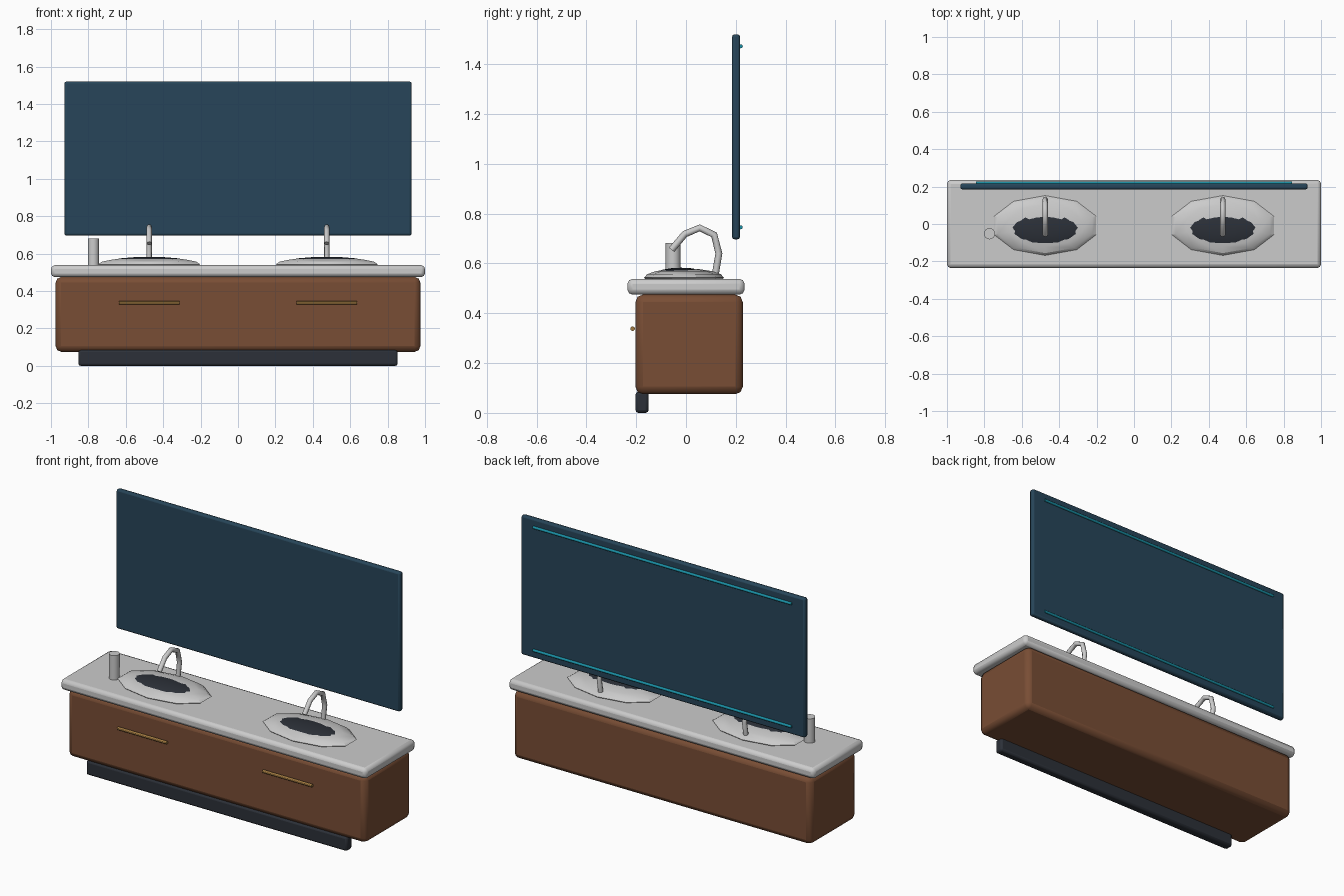
import bpy
from math import pi

if "Cube" in bpy.data.objects:
    bpy.data.objects.remove(bpy.data.objects["Cube"])


def material(name, color):
    m = bpy.data.materials.new(name)
    m.diffuse_color = (*color, 1)
    m.use_nodes = True
    m.node_tree.nodes["Principled BSDF"].inputs["Base Color"].default_value = m.diffuse_color
    return m


WOOD = material("walnut", (0.19, 0.075, 0.035))
DARK = material("charcoal", (0.025, 0.03, 0.04))
GLASS = material("mirror_glass", (0.02, 0.06, 0.10))
GLOW = material("teal_light", (0.01, 0.28, 0.38))
BRASS = material("brass", (0.35, 0.19, 0.05))


def finish(ob, name, mat=None):
    ob.name = name
    if mat:
        ob.data.materials.append(mat)
    bpy.ops.object.shade_smooth_by_angle(angle=pi / 6)
    return ob


def box(name, lo, hi, bevel, mat=None):
    center = [(a + b) / 2 for a, b in zip(lo, hi)]
    bpy.ops.mesh.primitive_cube_add(size=1, location=center)
    ob = bpy.context.object
    ob.scale = [b - a for a, b in zip(lo, hi)]
    bpy.ops.object.transform_apply(location=False, rotation=False, scale=True)
    mod = ob.modifiers.new("rounded_edges", 'BEVEL')
    mod.width = bevel
    mod.segments = 2
    return finish(ob, name, mat)


def rod(name, center, radius, length, along_x=False, mat=None, sides=12):
    bpy.ops.mesh.primitive_cylinder_add(
        vertices=sides, radius=radius, depth=length, location=center,
        rotation=(0, pi / 2 if along_x else 0, 0))
    return finish(bpy.context.object, name, mat)


def dome(name, center, radii, segments, rings, mat=None):
    bpy.ops.mesh.primitive_uv_sphere_add(
        segments=segments, ring_count=rings, radius=1, location=center)
    ob = bpy.context.object
    ob.scale = radii
    bpy.ops.object.transform_apply(location=False, rotation=False, scale=True)
    finish(ob, name, mat)
    bpy.ops.object.shade_smooth()
    return ob


def tube(name, points, radius):
    cu = bpy.data.curves.new(name, 'CURVE')
    cu.dimensions = '3D'
    cu.bevel_depth = radius
    cu.bevel_resolution = 2
    cu.use_fill_caps = True
    sp = cu.splines.new('POLY')
    sp.points.add(len(points) - 1)
    for p, co in zip(sp.points, points):
        p.co = (*co, 1)
    ob = bpy.data.objects.new(name, cu)
    bpy.context.collection.objects.link(ob)
    return ob


# Cabinet, recessed plinth and countertop
box("cabinet", (-0.975, -0.203, 0.075), (0.975, 0.228, 0.475), 0.03, WOOD)
box("plinth", (-0.853, -0.203, 0), (0.853, -0.15, 0.085), 0.012, DARK)
box("countertop", (-1, -0.235, 0.475), (1, 0.235, 0.538), 0.02)

# Mirror panel with light strips behind it
box("mirror", (-0.928, 0.185, 0.697), (0.928, 0.217, 1.52), 0.01, GLASS)
for label, z in (("lower", 0.745), ("upper", 1.472)):
    rod(label + "_light_strip", (0, 0.22, z), 0.008, 1.69, True, GLOW)

# Basin, faucet and drawer handle on each side
FAUCET = ((0.114, 0.535), (0.132, 0.64), (0.113, 0.715), (0.055, 0.743),
          (-0.005, 0.718), (-0.058, 0.655))
for side, x in (("left", -0.475), ("right", 0.475)):
    dome(side + "_basin", (x, -0.008, 0.543), (0.287, 0.16, 0.037), 10, 8)
    dome(side + "_bowl", (x, -0.02, 0.556), (0.215, 0.105, 0.027), 16, 8, DARK)
    tube(side + "_faucet", [(x, y, z) for y, z in FAUCET], 0.014)
    rod(side + "_handle", (x, -0.214, 0.338), 0.009, 0.322, True, BRASS)

# Cup on the counter
rod("cup", (-0.773, -0.052, 0.608), 0.03, 0.148, sides=16)
